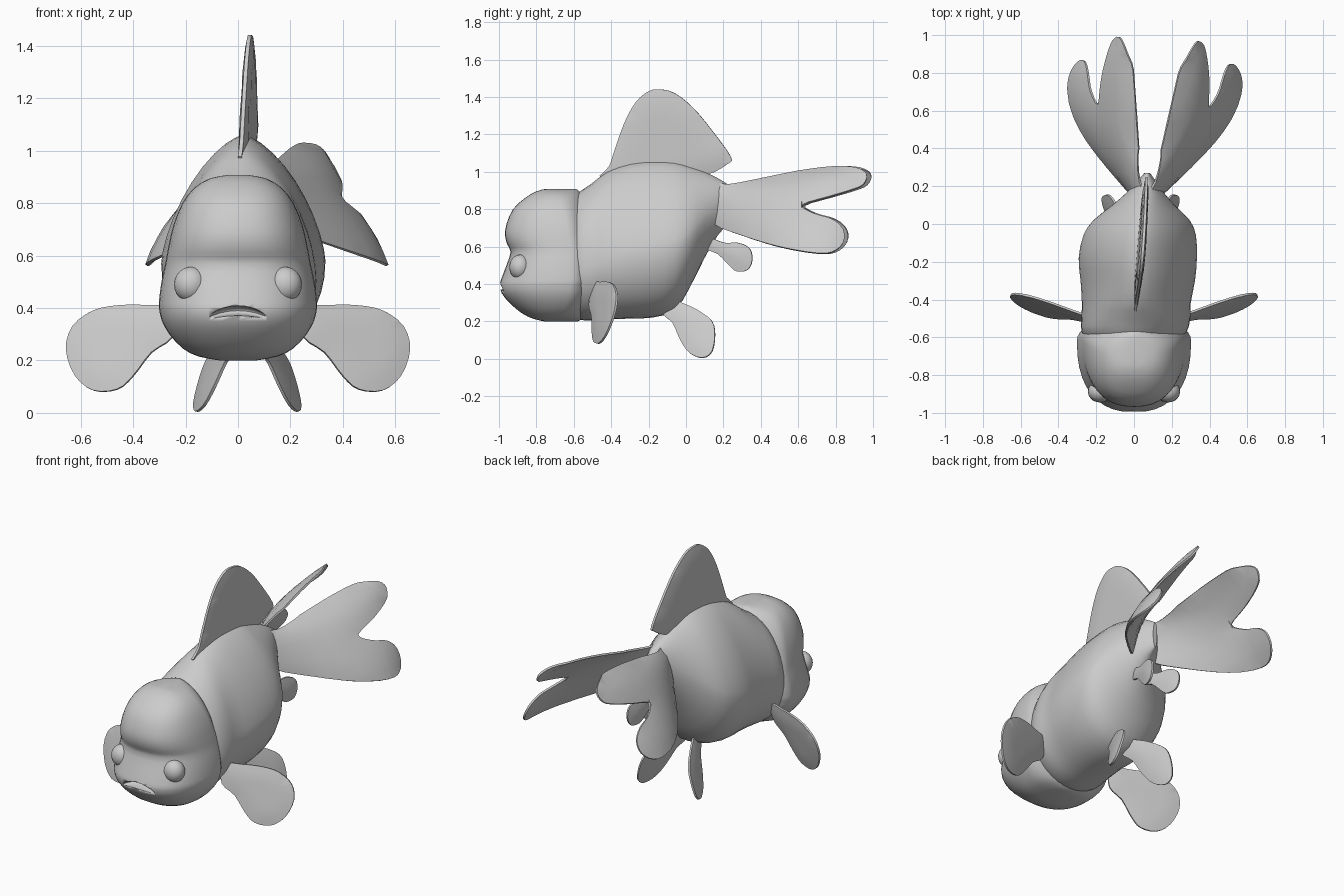
import bpy, bmesh, math
from mathutils import Vector

if "Cube" in bpy.data.objects:
    bpy.data.objects.remove(bpy.data.objects["Cube"], do_unlink=True)

GREY = (0.6, 0.6, 0.6, 1)
mat = bpy.data.materials.new("plain_grey")
mat.use_nodes = True
mat.diffuse_color = GREY
mat.node_tree.nodes["Principled BSDF"].inputs["Base Color"].default_value = GREY


def finish(name, bm):
    bmesh.ops.recalc_face_normals(bm, faces=bm.faces)
    me = bpy.data.meshes.new(name)
    bm.to_mesh(me)
    bm.free()
    me.materials.append(mat)
    ob = bpy.data.objects.new(name, me)
    bpy.context.collection.objects.link(ob)
    bpy.ops.object.select_all(action="DESELECT")
    ob.select_set(True)
    bpy.context.view_layer.objects.active = ob
    bpy.ops.object.shade_smooth_by_angle(angle=math.radians(40))
    return ob


def smooth(points, steps, closed=False):
    """Catmull-Rom curve through points of any dimension."""
    n, out = len(points), []
    for i in range(n if closed else n - 1):
        ids = (i - 1, i, i + 1, i + 2)
        p = [points[k % n] if closed else points[min(max(k, 0), n - 1)] for k in ids]
        for s in range(steps):
            t = s / steps
            out.append([b + t * (c - a) / 2 + t * t * (a - 2.5 * b + 2 * c - d / 2)
                        + t ** 3 * (1.5 * (b - c) + (d - a) / 2) for a, b, c, d in zip(*p)])
    return out if closed else out + [list(points[-1])]


def loft(name, rings):
    bm = bmesh.new()
    loops = [[bm.verts.new(p) for p in r] for r in rings]
    n = len(loops[0])
    for a, b in zip(loops, loops[1:]):
        for i in range(n):
            bm.faces.new((a[i], a[(i + 1) % n], b[(i + 1) % n], b[i]))
    bm.faces.new(loops[0])
    bm.faces.new(loops[-1])
    return finish(name, bm)


def circle(upper, lower, n=40):
    """Unit superellipse points, with separate powers for the two halves."""
    for i in range(n):
        a = math.tau * i / n
        c, s = math.cos(a), math.sin(a)
        e = 2 / (upper if s > 0 else lower)
        yield math.copysign(abs(c) ** e, c), math.copysign(abs(s) ** e, s)


# Body: y, centre x, top, bottom, height of widest point, half width, roundness of the back
body = [(-.66, 0, .82, .25, .48, .2, 2), (-.58, 0, .885, .21, .48, .275, 2),
        (-.5, .01, .94, .205, .49, .288, 1.9), (-.42, .012, 1, .21, .52, .288, 1.65),
        (-.3, .02, 1.045, .215, .55, .303, 1.5), (-.18, .02, 1.06, .22, .57, .313, 1.5),
        (-.06, .03, 1.055, .26, .6, .298, 1.5), (.02, .04, 1.03, .38, .65, .255, 1.5),
        (.1, .05, 1, .54, .74, .165, 1.6), (.17, .06, .965, .66, .8, .095, 1.8),
        (.22, .065, .935, .71, .82, .055, 2), (.27, .07, .9, .74, .82, .015, 2)]
loft("body", [[(x + w * c, y, zw + s * (top - zw if s > 0 else zw - bot))
               for c, s in circle(power, 2)]
              for y, x, top, bot, zw, w, power in smooth(body, 2)])

# Head: z, front y, back y, half width, with a crease under the forehead cap
head = [(.2, -.76, -.58, .07), (.215, -.82, -.55, .15), (.245, -.88, -.53, .21),
        (.3, -.945, -.51, .262), (.35, -.985, -.495, .29), (.39, -.996, -.49, .3),
        (.42, -.99, -.485, .302), (.5, -.96, -.485, .292), (.57, -.938, -.485, .277),
        (.61, -.955, -.49, .27), (.66, -.968, -.5, .26), (.72, -.96, -.51, .245),
        (.8, -.925, -.53, .212), (.86, -.86, -.55, .165), (.895, -.8, -.57, .105),
        (.908, -.75, -.59, .035)]
rings = []
for z, front, back, w in smooth(head, 2):
    mid = back - .13
    rings.append([(w * c, mid + s * (.13 if s > 0 else mid - front), z)
                  for c, s in circle(2, 2.4)])
head_ob = loft("head", rings)


def ball(name, loc, size, bend=0):
    bm = bmesh.new()
    bmesh.ops.create_uvsphere(bm, u_segments=20, v_segments=12, radius=1)
    for v in bm.verts:
        p = Vector(v.co[i] * size[i] for i in range(3))
        p.z -= bend * p.x ** 2
        v.co = p + Vector(loc)
    return finish(name, bm)


# Down-turned mouth cut into the head
mouth = ball("mouth_cutter", (0, -.995, .39), (.115, .055, .019), 2)
mouth.hide_render = True
mouth.hide_set(True)
mouth.display_type = "WIRE"
cut = head_ob.modifiers.new("mouth", "BOOLEAN")
cut.operation, cut.object, cut.solver = "DIFFERENCE", mouth, "EXACT"

for side, word in ((1, "left"), (-1, "right")):
    ball(word + "_eye", (side * .18, -.887, .49), (.064, .058, .067))


def fin(name, outline, place, thick=.028):
    """Fill an outline, slice it into a grid, bend it with place(u, v), thin the rim."""
    bm = bmesh.new()
    edge = [Vector((u, v, 0)) for u, v in smooth(outline, 3, True)]
    bm.faces.new([bm.verts.new(p) for p in edge])
    for axis in (0, 1):
        lo = min(p[axis] for p in outline)
        hi = max(p[axis] for p in outline)
        for k in range(1, 10):
            co, no = Vector(), Vector()
            co[axis], no[axis] = lo + (hi - lo) * k / 10, 1
            bmesh.ops.bisect_plane(bm, geom=bm.verts[:] + bm.edges[:] + bm.faces[:],
                                   plane_co=co, plane_no=no)
    bmesh.ops.triangulate(bm, faces=[f for f in bm.faces if len(f.verts) > 4])
    weights = []
    for v in bm.verts:
        inset = 0 if v.is_boundary else min((v.co - p).length for p in edge)
        weights.append(min(1, .4 + inset / .1))
        v.co = place(v.co.x, v.co.y)
    ob = finish(name, bm)
    group = ob.vertex_groups.new(name="thickness")
    for i, w in enumerate(weights):
        group.add([i], w, "REPLACE")
    m = ob.modifiers.new("thickness", "SOLIDIFY")
    m.thickness, m.offset, m.vertex_group = thick, 0, group.name
    bpy.ops.object.modifier_apply(modifier=m.name)
    bpy.ops.object.shade_smooth_by_angle(angle=math.radians(40))


# Dorsal fin, leaning a little toward the left at the back
dorsal = [(-.45, .96), (-.41, 1.03), (-.38, 1.12), (-.33, 1.26), (-.27, 1.37), (-.2, 1.43),
          (-.14, 1.44), (-.06, 1.42), (.04, 1.34), (.14, 1.22), (.24, 1.08), (.22, 1.04),
          (.1, .98), (-.15, .95)]
fin("dorsal_fin", dorsal, lambda y, z: (.045 + .08 * y + .03 * (z - 1), y, z), .036)

tail = [(.12, .95), (.22, .93), (.4, .96), (.6, 1), (.8, 1.025), (.93, 1.02), (.99, .985),
        (.97, .93), (.9, .9), (.78, .865), (.635, .82), (.7, .775), (.8, .745), (.86, .69),
        (.86, .62), (.8, .57), (.7, .565), (.5, .6), (.3, .66), (.15, .72), (.1, .82)]
pectoral = [(.24, .4), (.34, .41), (.45, .41), (.55, .39), (.63, .33), (.655, .24), (.62, .14),
            (.55, .085), (.46, .09), (.4, .14), (.33, .23), (.25, .29)]
pelvic = [(-.12, .24), (-.07, .19), (-.03, .1), (.02, .03), (.09, .005), (.14, .04),
          (.155, .13), (.14, .2), (.08, .25), (0, .29), (-.08, .31)]
anal = [(.08, .67), (.15, .64), (.21, .62), (.28, .62), (.34, .59), (.355, .53),
        (.33, .475), (.27, .468), (.23, .5), (.17, .56), (.08, .6)]

# Paired fins; the whole tail sways toward the left, and its tips curl back in
for side, word in ((1, "left"), (-1, "right")):
    def tail_place(y, z):
        d = y - .2
        drop = max(0, .93 + .15 * d - z)
        spread = .03 + .145 * d + (.24 + 1.7 * d - 1.95 * d * d) * drop ** .65
        return .07 + .075 * d + side * spread, y - .015 * (1 + side) * d, z

    fin(word + "_tail_fin", tail, tail_place)
    fin(word + "_pectoral_fin", pectoral,
        lambda x, z: (side * x, -.515 + .36 * (x - .28) + .25 * (z - .25), z))
    fin(word + "_pelvic_fin", pelvic,
        lambda y, z: (.035 + side * (.105 + .3 * (.22 - z) + .35 * (y - .02)), y, z))
    fin(word + "_anal_fin", anal,
        lambda y, z: (.06 + side * (.04 + .25 * (y - .12)), y, z))
